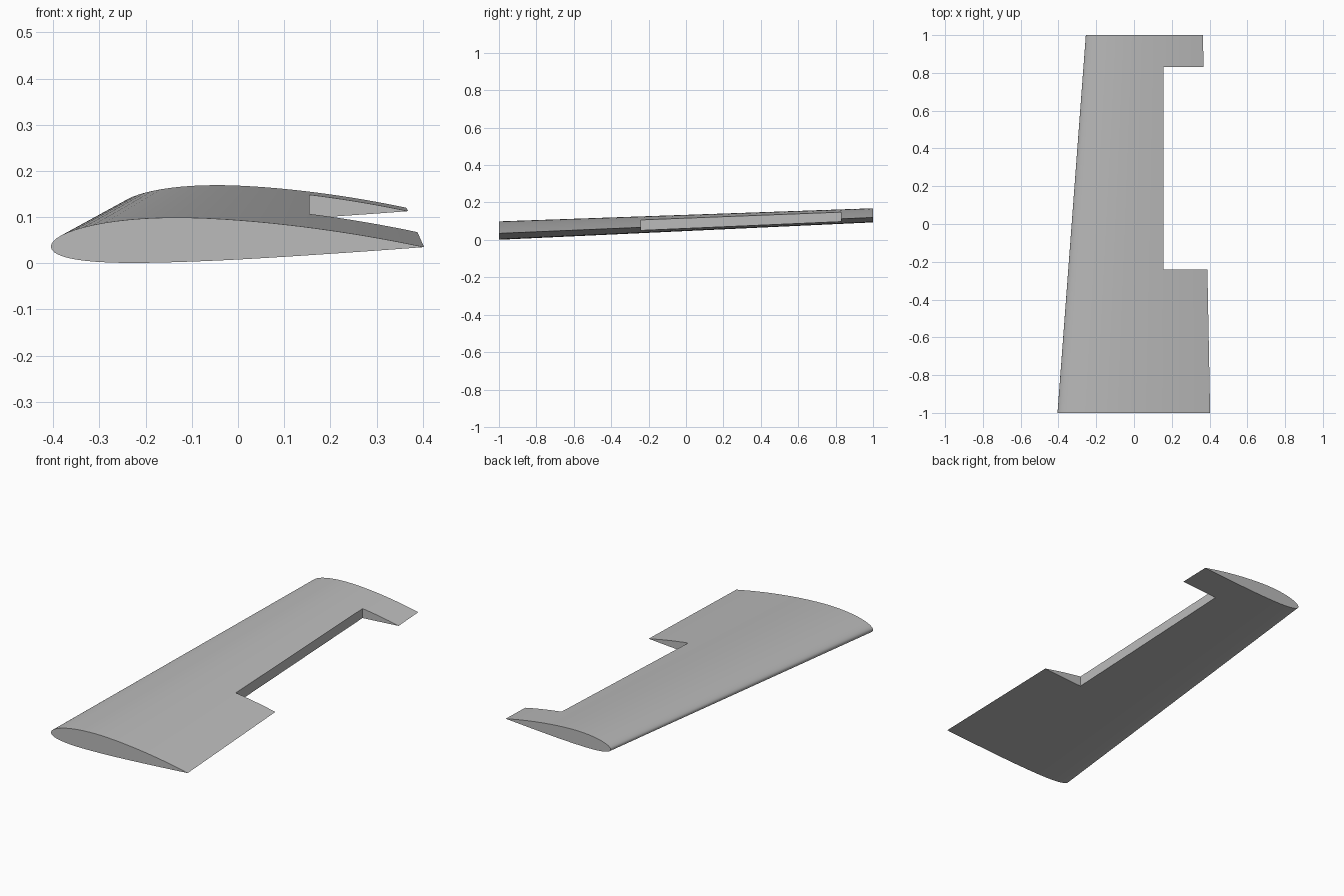
import bpy, bmesh, math

cube = bpy.data.objects.get("Cube")
if cube:
    bpy.data.objects.remove(cube, do_unlink=True)

grey = bpy.data.materials.new("light grey")
grey.use_nodes = True
COLOUR = (0.5, 0.5, 0.5, 1)
grey.diffuse_color = COLOUR
grey.node_tree.nodes["Principled BSDF"].inputs["Base Color"].default_value = COLOUR

THICK, CAMBER, PEAK = 0.12, 0.02, 0.4
STEPS = 36


def surface_point(t, side):
    """Cambered aerofoil point at chord fraction t, side +1 upper or -1 lower."""
    half = 5 * THICK * (0.2969 * math.sqrt(t) - 0.126 * t - 0.3516 * t**2
                        + 0.2843 * t**3 - 0.1036 * t**4)
    base = PEAK if t < PEAK else 1 - PEAK
    lead = 0 if t < PEAK else 1 - 2 * PEAK
    line = CAMBER / base**2 * (lead + 2 * PEAK * t - t * t)
    slope = math.atan(2 * CAMBER / base**2 * (PEAK - t))
    return t - side * half * math.sin(slope), line + side * half * math.cos(slope)


def section(bm, y, nose, chord, z):
    ts = [(1 - math.cos(math.pi * i / STEPS)) / 2 for i in range(STEPS + 1)]
    pts = [surface_point(t, 1) for t in reversed(ts)]
    pts += [surface_point(t, -1) for t in ts[1:-1]]
    return [bm.verts.new((nose + chord * u, y, z + chord * w)) for u, w in pts]


def finish(bm, name):
    bmesh.ops.recalc_face_normals(bm, faces=bm.faces)
    mesh = bpy.data.meshes.new(name)
    bm.to_mesh(mesh)
    bm.free()
    obj = bpy.data.objects.new(name, mesh)
    bpy.context.collection.objects.link(obj)
    mesh.materials.append(grey)
    return obj


# Tapered wing panel, lofted from root to raised tip
bm = bmesh.new()
root = section(bm, -1, -0.405, 0.808, 0.035)
tip = section(bm, 1, -0.255, 0.62, 0.12)
for i in range(len(root)):
    j = (i + 1) % len(root)
    bm.faces.new((root[i], root[j], tip[j], tip[i]))
bm.faces.new(root)
bm.faces.new(tip)
wing = finish(bm, "wing_panel")

# Trailing edge cutout for the missing control surface
x0, x1, y0, y1 = 0.155, 0.6, -0.24, 0.83
bm = bmesh.new()
bmesh.ops.create_cube(bm, size=1)
bmesh.ops.scale(bm, vec=(x1 - x0, y1 - y0, 1), verts=bm.verts)
bmesh.ops.translate(bm, vec=((x0 + x1) / 2, (y0 + y1) / 2, 0), verts=bm.verts)
cutter = finish(bm, "cutout_helper")
cutter.hide_render = True

cut = wing.modifiers.new("cutout", 'BOOLEAN')
cut.operation = 'DIFFERENCE'
cut.solver = 'EXACT'
cut.object = cutter

for obj in bpy.context.selected_objects:
    obj.select_set(False)
wing.select_set(True)
bpy.context.view_layer.objects.active = wing
bpy.ops.object.modifier_apply(modifier=cut.name)
bpy.data.objects.remove(cutter, do_unlink=True)
bpy.ops.object.shade_smooth_by_angle(angle=math.radians(30))
